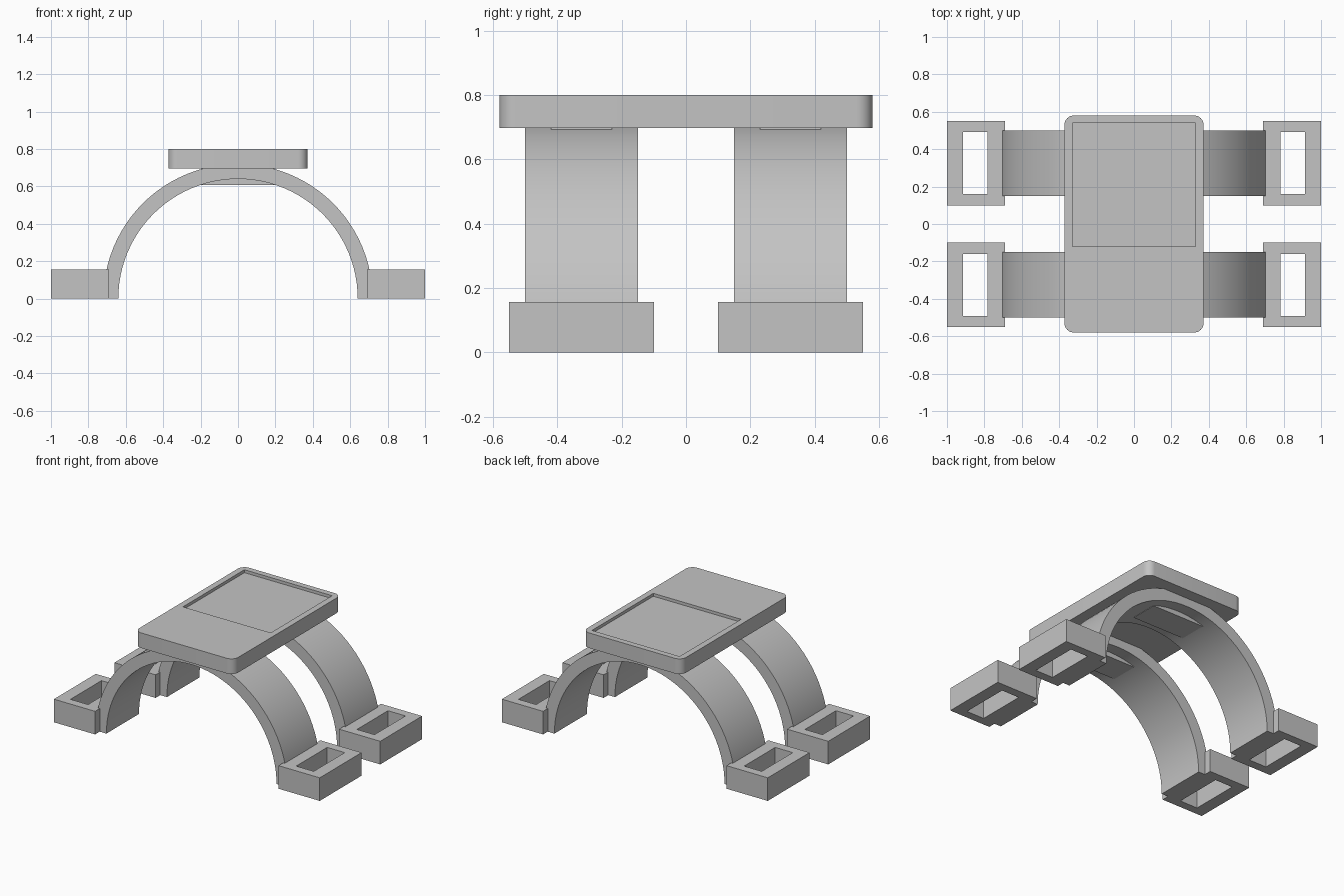
import bpy, bmesh
from math import pi, sin, cos

cube = bpy.data.objects.get("Cube")
if cube:
    bpy.data.objects.remove(cube, do_unlink=True)

grey = bpy.data.materials.new("plain grey")
grey.use_nodes = True
tone = (0.55, 0.55, 0.55, 1)
grey.diffuse_color = tone
grey.node_tree.nodes["Principled BSDF"].inputs["Base Color"].default_value = tone


def finish(name, bm, smooth=False):
    bmesh.ops.recalc_face_normals(bm, faces=bm.faces)
    mesh = bpy.data.meshes.new(name)
    bm.to_mesh(mesh)
    bm.free()
    mesh.materials.append(grey)
    obj = bpy.data.objects.new(name, mesh)
    bpy.context.collection.objects.link(obj)
    if smooth:
        bpy.ops.object.select_all(action="DESELECT")
        obj.select_set(True)
        bpy.context.view_layer.objects.active = obj
        bpy.ops.object.shade_smooth_by_angle(angle=pi / 6)
    return obj


def box_mesh(x, y, z):
    """Box from (low, high) ranges."""
    bm = bmesh.new()
    bmesh.ops.create_cube(bm, size=1)
    for v in bm.verts:
        v.co = [r[0] if c < 0 else r[1] for c, r in zip(v.co, (x, y, z))]
    return bm


def arch(name, y0, y1, inner=0.64, outer=0.72, steps=48):
    """Half ring profile extruded along y."""
    bm = bmesh.new()
    rings = []
    for i in range(steps + 1):
        a = pi * i / steps
        rings.append([bm.verts.new((r * cos(a), y, r * sin(a)))
                      for r, y in ((outer, y0), (outer, y1), (inner, y1), (inner, y0))])
    for a, b in zip(rings, rings[1:]):
        for k in range(4):
            n = (k + 1) % 4
            bm.faces.new((a[k], a[n], b[n], b[k]))
    bm.faces.new(rings[0])
    bm.faces.new(rings[-1])
    return finish(name, bm, True)


def foot(name, sx, sy):
    """Rectangular loop with an open slot through it."""
    outer = [(0.69, 0.10), (1.0, 0.10), (1.0, 0.55), (0.69, 0.55)]
    inner = [(0.783, 0.16), (0.915, 0.16), (0.915, 0.493), (0.783, 0.493)]
    bm = bmesh.new()
    ring = lambda pts, z: [bm.verts.new((sx * x, sy * y, z)) for x, y in pts]
    loops = [ring(outer, 0), ring(outer, 0.157), ring(inner, 0.157), ring(inner, 0)]
    for j in range(4):
        a, b = loops[j], loops[(j + 1) % 4]
        for k in range(4):
            n = (k + 1) % 4
            bm.faces.new((a[k], a[n], b[n], b[k]))
    return finish(name, bm)


# Straps, under-arch pads and slotted feet
for end, sy in (("front", -1), ("back", 1)):
    arch(end + "_arch", sy * 0.15, sy * 0.50)
    low, high = sorted((sy * 0.23, sy * 0.42))
    finish(end + "_arch_pad", box_mesh((-0.195, 0.195), (low, high), (0.607, 0.70)))
    for side, sx in (("right", -1), ("left", 1)):
        foot(f"{end}_{side}_foot", sx, sy)

# Top plate with rounded upright corners
bm = box_mesh((-0.372, 0.372), (-0.58, 0.58), (0.697, 0.80))
upright = [e for e in bm.edges if abs(e.verts[0].co.z - e.verts[1].co.z) > 0.05]
bmesh.ops.bevel(bm, geom=upright, offset=0.05, segments=8, profile=0.5, affect="EDGES")
plate = finish("top_plate", bm)

# Shallow screen recess
cutter = finish("recess_cutter", box_mesh((-0.33, 0.33), (-0.12, 0.54), (0.78, 0.9)))
cutter.hide_render = True
cutter.hide_set(True)
cut = plate.modifiers.new("recess", "BOOLEAN")
cut.operation = "DIFFERENCE"
cut.solver = "EXACT"
cut.object = cutter
bpy.ops.object.select_all(action="DESELECT")
plate.select_set(True)
bpy.context.view_layer.objects.active = plate
bpy.ops.object.modifier_apply(modifier=cut.name)
bpy.data.objects.remove(cutter, do_unlink=True)
bpy.ops.object.shade_smooth_by_angle(angle=pi / 6)
